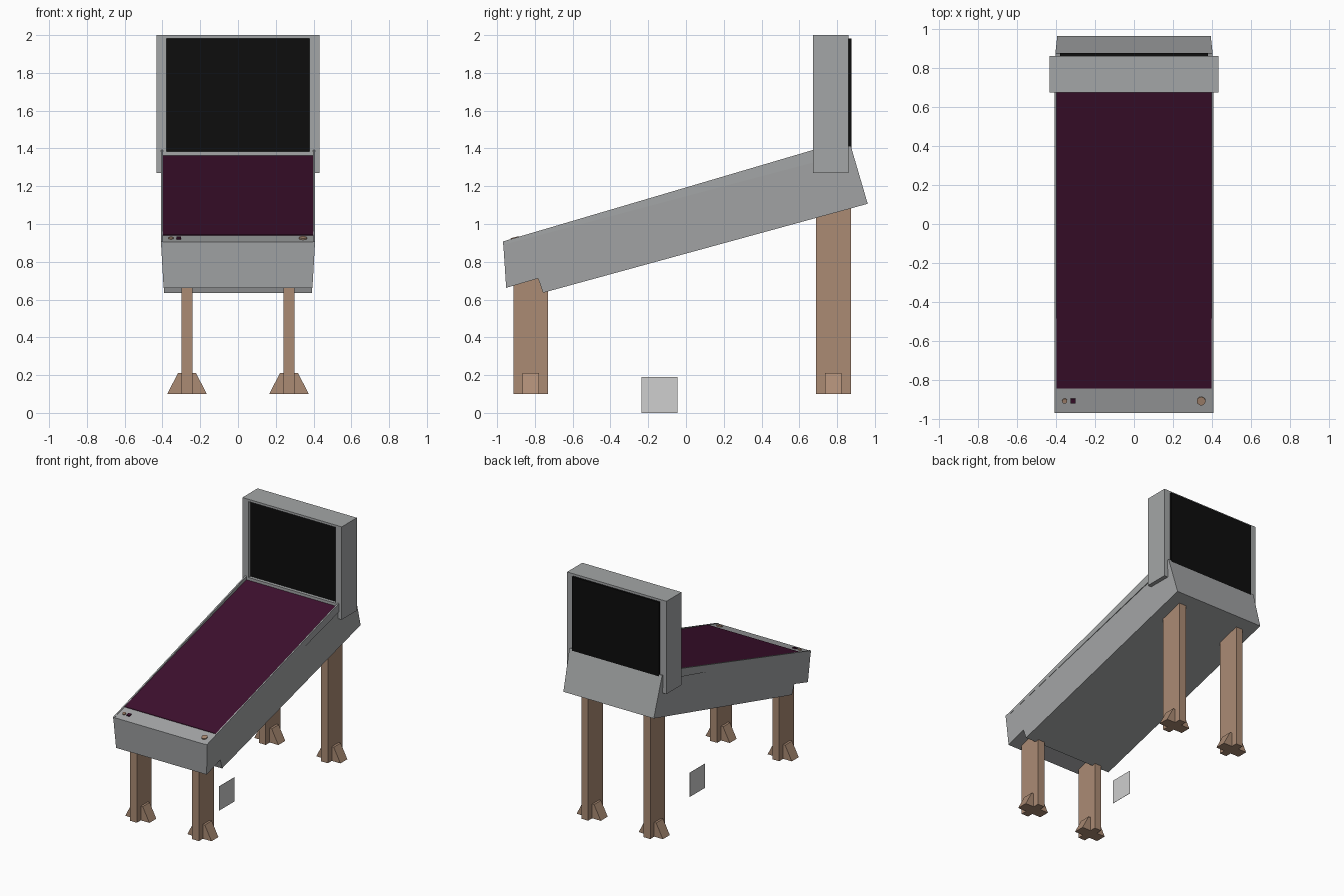
import bpy, bmesh, math
from mathutils import Matrix

if "Cube" in bpy.data.objects:
    bpy.data.objects.remove(bpy.data.objects["Cube"])


def mat(name, rgb):
    m = bpy.data.materials.new(name)
    m.diffuse_color = (*rgb, 1)
    m.use_nodes = True
    m.node_tree.nodes["Principled BSDF"].inputs["Base Color"].default_value = m.diffuse_color
    return m


GREY = mat("cabinet_grey", (0.37, 0.38, 0.385))
TAN = mat("leg_tan", (0.41, 0.26, 0.175))
PURPLE = mat("field_purple", (0.047, 0.005, 0.027))
BLACK = mat("screen_black", (0.004, 0.004, 0.004))
PALE = mat("pale_grey", (0.62, 0.62, 0.62))


def finish(bm, name, m):
    bmesh.ops.recalc_face_normals(bm, faces=bm.faces)
    me = bpy.data.meshes.new(name)
    bm.to_mesh(me)
    bm.free()
    me.materials.append(m)
    ob = bpy.data.objects.new(name, me)
    bpy.context.collection.objects.link(ob)
    return ob


def loft(name, a, b, m):
    """Solid between two matching closed outlines of 3D points."""
    bm = bmesh.new()
    va = [bm.verts.new(p) for p in a]
    vb = [bm.verts.new(p) for p in b]
    n = len(a)
    for i in range(n):
        j = (i + 1) % n
        bm.faces.new((va[i], va[j], vb[j], vb[i]))
    bm.faces.new(va)
    bm.faces.new(vb)
    return finish(bm, name, m)


def box(name, x0, x1, y0, y1, z0, z1, m):
    a = [(x0, y0, z0), (x1, y0, z0), (x1, y1, z0), (x0, y1, z0)]
    return loft(name, a, [(x, y, z1) for x, y, _ in a], m)


def field_z(y):
    return 0.905 + 0.277 * (y + 0.968)


SLOPE = math.atan(0.277)

# Cabinet: side profile, sides leaning in towards the bottom
profile = [(-0.968, 0.905, 0.408), (-0.952, 0.662, 0.394), (-0.783, 0.712, 0.394),
           (-0.757, 0.636, 0.392), (0.962, 1.107, 0.393), (0.872, field_z(0.872), 0.403)]
loft("cabinet", [(-w, y, z) for y, z, w in profile],
     [(w, y, z) for y, z, w in profile], GREY)

# Thin raised side rails
rail = [(-0.968, 0.89), (-0.968, 0.908), (0.69, 1.397), (0.69, 1.33)]
for s, side in ((-1, "left"), (1, "right")):
    loft("rail_" + side, [(s * 0.397, y, z) for y, z in rail],
         [(s * 0.408, y, z) for y, z in rail], GREY)

# Sloping play field
y0, y1, t = -0.842, 0.69, 0.004
loft("play_field",
     [(-0.397, y0, field_z(y0) - t), (-0.397, y0, field_z(y0) + t),
      (-0.397, y1, field_z(y1) + t), (-0.397, y1, field_z(y1) - t)],
     [(0.397, y0, field_z(y0) - t), (0.397, y0, field_z(y0) + t),
      (0.397, y1, field_z(y1) + t), (0.397, y1, field_z(y1) - t)], PURPLE)

# Buttons on the front apron
for name, x, r, seg, m in (("small_button", -0.355, 0.013, 16, TAN),
                           ("square_button", -0.313, 0.0177, 4, PURPLE),
                           ("large_button", 0.344, 0.022, 20, TAN)):
    bm = bmesh.new()
    spin = math.pi / 4 if seg == 4 else 0
    bmesh.ops.create_cone(bm, cap_ends=True, segments=seg, radius1=r, radius2=r, depth=0.012,
                          matrix=Matrix.Translation((x, -0.906, field_z(-0.906) + 0.002))
                          @ Matrix.Rotation(SLOPE, 4, 'X') @ Matrix.Rotation(spin, 4, 'Z'))
    finish(bm, name, m)

# Head frame with a window through it
bm = bmesh.new()
outer = [(-0.432, 1.27), (0.432, 1.27), (0.432, 2.0), (-0.432, 2.0)]
inner = [(-0.378, 1.385), (0.378, 1.385), (0.378, 1.982), (-0.378, 1.982)]
rings = [[bm.verts.new((x, y, z)) for x, z in loop]
         for loop, y in ((outer, 0.672), (outer, 0.86), (inner, 0.86), (inner, 0.672))]
for k in range(4):
    a, b = rings[k], rings[(k + 1) % 4]
    for i in range(4):
        j = (i + 1) % 4
        bm.faces.new((a[i], a[j], b[j], b[i]))
finish(bm, "head_frame", GREY)

# Screen: recessed at the front, proud at the back
box("screen", -0.378, 0.378, 0.697, 0.876, 1.385, 1.982, BLACK)

# Legs with flared feet
for yc, top, end in ((-0.822, 0.75, "front"), (0.78, 1.15, "back")):
    for s, side in ((-1, "left"), (1, "right")):
        x = s * 0.27
        box(f"{end}_leg_{side}", x - 0.03, x + 0.03, yc - 0.0925, yc + 0.0925, 0.1, top, TAN)
        foot = [(x - 0.105, 0.1), (x + 0.105, 0.1), (x + 0.047, 0.212), (x - 0.047, 0.212)]
        loft(f"{end}_foot_{side}", [(px, yc - 0.043, z) for px, z in foot],
             [(px, yc + 0.043, z) for px, z in foot], TAN)

# Loose upright plate under the cabinet
box("floor_plate", -0.001, 0.001, -0.235, -0.046, 0.0, 0.19, PALE)
